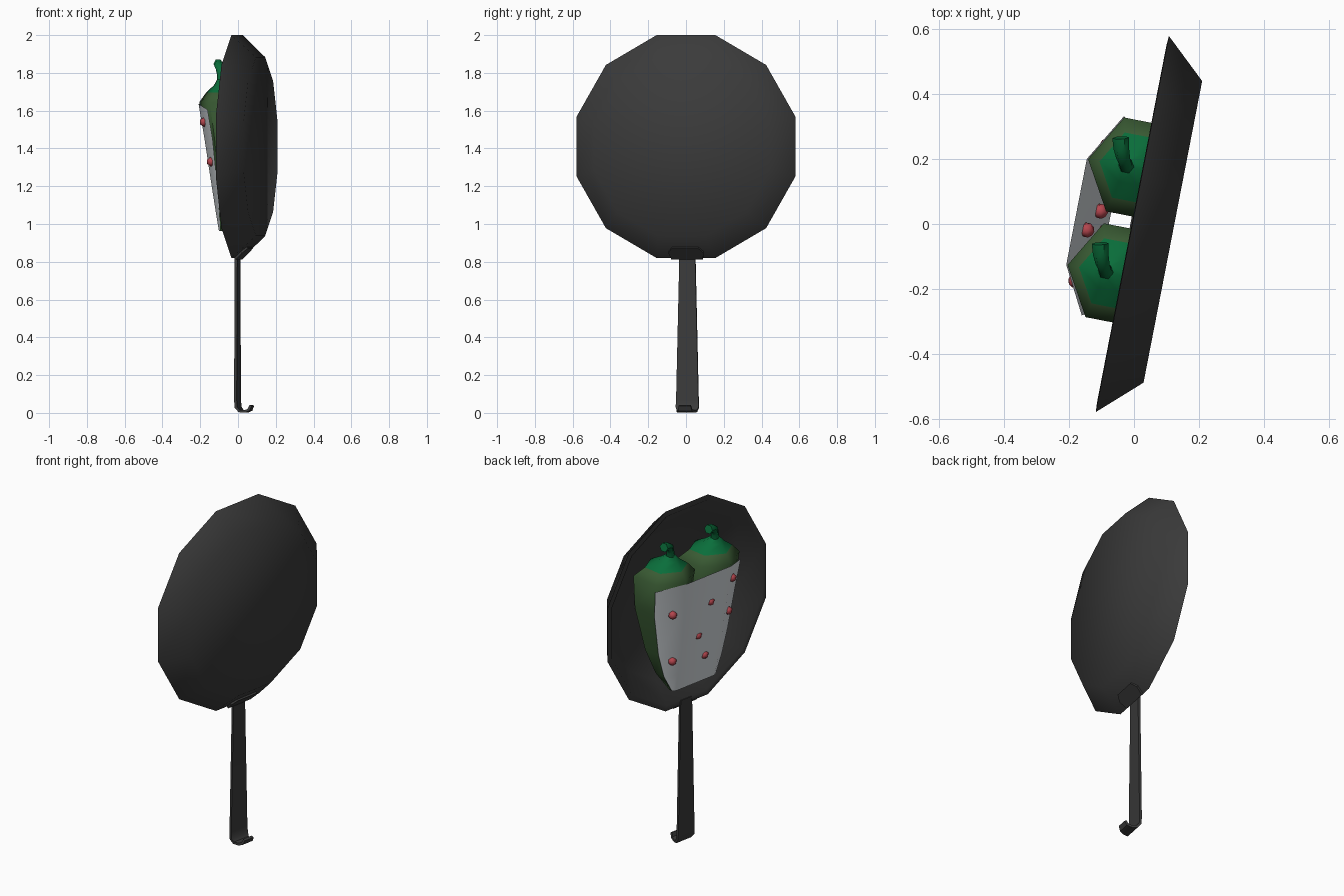
import bpy, bmesh, math
from mathutils import Matrix, Vector

if "Cube" in bpy.data.objects:
    bpy.data.objects.remove(bpy.data.objects["Cube"])

TURN = Matrix.Translation((-0.005, 0, 0)) @ Matrix.Rotation(math.radians(-11), 4, 'Z')


def material(name, rgb):
    m = bpy.data.materials.new(name)
    m.diffuse_color = (*rgb, 1)
    m.use_nodes = True
    m.node_tree.nodes["Principled BSDF"].inputs["Base Color"].default_value = m.diffuse_color
    return m


IRON = material("dark iron", (0.043, 0.043, 0.043))
SKIN = material("olive green", (0.042, 0.105, 0.034))
CAP = material("bright green", (0.003, 0.155, 0.043))
SAUCE = material("pale sauce", (0.68, 0.72, 0.75))
SEED = material("red seed", (0.45, 0.06, 0.075))


def finish(name, bm, mats, angle=None, closed=True):
    """Turn the part into the final frame and make an object of it."""
    if closed:
        bmesh.ops.recalc_face_normals(bm, faces=bm.faces[:])
    bm.transform(TURN)
    me = bpy.data.meshes.new(name)
    bm.to_mesh(me)
    bm.free()
    for m in mats:
        me.materials.append(m)
    ob = bpy.data.objects.new(name, me)
    bpy.context.collection.objects.link(ob)
    if angle:
        bpy.ops.object.select_all(action='DESELECT')
        ob.select_set(True)
        bpy.context.view_layer.objects.active = ob
        bpy.ops.object.shade_smooth_by_angle(angle=math.radians(angle))
    return ob


def skin_rings(bm, rings, closed=True):
    """Join successive rings (or open rows) of points with quads."""
    vs = [[bm.verts.new(p) for p in r] for r in rings]
    n = len(vs[0])
    for a, b in zip(vs, vs[1:]):
        for i in range(n if closed else n - 1):
            bm.faces.new((a[i], a[(i + 1) % n], b[(i + 1) % n], b[i]))
    if closed:
        bm.faces.new(vs[0][::-1])
        bm.faces.new(vs[-1])


# Pan: twelve-sided dish, opening towards -x
bm = bmesh.new()
profile = [(0.127, 0.49), (0.0, 0.611), (-0.002, 0.580), (0.108, 0.47)]
rings = [[(x, r * math.cos(math.radians(15 + 30 * k)),
           1.41 + r * math.sin(math.radians(15 + 30 * k))) for k in range(12)]
         for x, r in profile]
skin_rings(bm, rings)
finish("pan", bm, [IRON], 50)


def ribbon(name, path, thick):
    """Strip along a path of (x, z, half width), given thickness in x-z."""
    bm = bmesh.new()
    rings = []
    for i, (x, z, w) in enumerate(path):
        a, b = path[max(i - 1, 0)], path[min(i + 1, len(path) - 1)]
        d = Vector((b[0] - a[0], b[1] - a[1])).normalized()
        ox, oz = -d.y * thick / 2, d.x * thick / 2
        rings.append([(x + ox, 0.008 - w, z + oz), (x + ox, 0.008 + w, z + oz),
                      (x - ox, 0.008 + w, z - oz), (x - ox, 0.008 - w, z - oz)])
    skin_rings(bm, rings)
    finish(name, bm, [IRON], 40)


# Handle with hooked end, and the bracket that joins it to the pan wall
ribbon("handle", [(0.001, 0.85, 0.042), (0.001, 0.07, 0.060), (0.004, 0.03, 0.062),
                  (0.020, 0.010, 0.055), (0.048, 0.008, 0.045),
                  (0.068, 0.016, 0.038), (0.078, 0.04, 0.032)], 0.014)
ribbon("handle_bracket", [(0.003, 0.816, 0.085), (0.040, 0.852, 0.095),
                          (0.066, 0.877, 0.070)], 0.014)

# Pepper cross-sections: height, radius, centre x, lean towards the middle
SECTION = [(0.962, 0.022, -0.045, 0.025), (1.06, 0.066, -0.015, 0.012),
           (1.20, 0.105, 0.003, 0.004), (1.45, 0.152, 0.012, 0),
           (1.645, 0.170, -0.002, 0), (1.695, 0.118, -0.018, 0),
           (1.735, 0.058, -0.035, 0), (1.765, 0.026, -0.05, 0)]
FLOOR = 0.106


def section_point(y, sec, deg, grow=0.0):
    z, r, cx, lean = sec
    a = math.radians(deg)
    y -= math.copysign(lean, y)
    x = cx + (r + grow) * math.cos(a)
    return Vector((min(x, FLOOR), y + (r + grow) * math.sin(a), z))


def pepper(name, y):
    bm = bmesh.new()
    skin_rings(bm, [[section_point(y, s, 60 * k) for k in range(6)] for s in SECTION])
    # bright top above the olive shoulder
    for f in bm.faces:
        f.material_index = int(f.calc_center_median().z > 1.68)
    finish(name, bm, [SKIN, CAP], 55)

    # Curved stem
    bm = bmesh.new()
    path = [(-0.05, 0.0, 1.74, 0.027), (-0.056, 0.006, 1.79, 0.021),
            (-0.066, 0.022, 1.825, 0.022), (-0.078, 0.052, 1.842, 0.024),
            (-0.086, 0.084, 1.848, 0.026)]
    rings = []
    for i, (x, dy, z, r) in enumerate(path):
        a, b = path[max(i - 1, 0)], path[min(i + 1, len(path) - 1)]
        d = (Vector(b[:3]) - Vector(a[:3])).normalized()
        side = Vector((1, 0, 0))
        side = (side - d * side.dot(d)).normalized()
        up = d.cross(side)
        rings.append([Vector((x, y + dy, z)) + r * (side * math.cos(k * math.pi / 3)
                      + up * math.sin(k * math.pi / 3)) for k in range(6)])
    skin_rings(bm, rings)
    finish(name + "_stem", bm, [CAP], 60)


pepper("left_pepper", 0.170)
pepper("right_pepper", -0.162)

# Sauce sheet draped across the front of both peppers
bm = bmesh.new()
rows = [[section_point(0.170, s, 120, 0.004), section_point(0.170, s, 180, 0.004),
         section_point(-0.162, s, 180, 0.004), section_point(-0.162, s, 236, 0.004)]
        for s in SECTION[:5]]
for p in rows[-1]:
    p.z -= 0.01
rows[-1][0].z -= 0.03
rows[-1][3].z -= 0.03
skin_rings(bm, rows, closed=False)
finish("sauce", bm, [SAUCE], 40, closed=False)

# Red seeds sitting on the sauce: local x, y, z
for i, p in enumerate([(-0.134, -0.045, 1.45), (-0.138, -0.205, 1.54),
                       (-0.098, -0.213, 1.33), (-0.104, 0.020, 1.26),
                       (-0.122, 0.222, 1.45), (-0.085, 0.190, 1.155),
                       (-0.088, -0.045, 1.12)]):
    bm = bmesh.new()
    bmesh.ops.create_icosphere(bm, subdivisions=1, radius=0.026,
                               matrix=Matrix.Translation(p))
    finish(f"seed_{i + 1}", bm, [SEED], 60)
